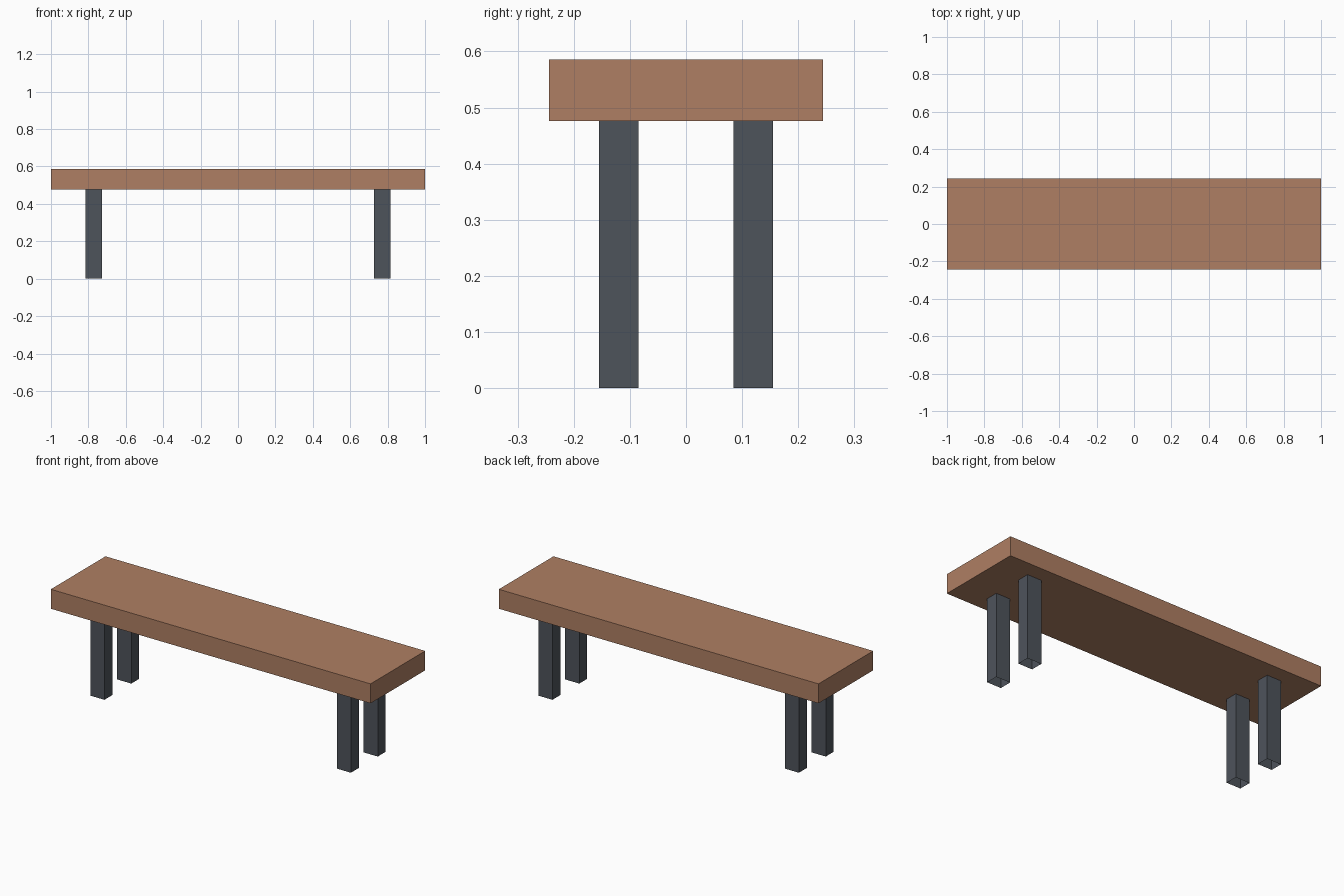
import bpy, bmesh
from mathutils import Vector

if "Cube" in bpy.data.objects:
    bpy.data.objects.remove(bpy.data.objects["Cube"])


def material(name, rgb):
    m = bpy.data.materials.new(name)
    m.diffuse_color = (*rgb, 1.0)
    m.use_nodes = True
    m.node_tree.nodes["Principled BSDF"].inputs["Base Color"].default_value = m.diffuse_color
    return m


wood = material("brown wood", (0.427, 0.212, 0.125))
metal = material("dark grey metal", (0.076, 0.087, 0.105))


def box(name, lo, hi, mat, open_ends=False):
    """Box between two corners, optionally without its top and bottom."""
    lo, hi = Vector(lo), Vector(hi)
    bm = bmesh.new()
    bmesh.ops.create_cube(bm, size=1.0)
    bmesh.ops.scale(bm, vec=hi - lo, verts=bm.verts)
    bmesh.ops.translate(bm, vec=(lo + hi) / 2, verts=bm.verts)
    if open_ends:
        bm.normal_update()
        caps = [f for f in bm.faces if abs(f.normal.z) > 0.9]
        bmesh.ops.delete(bm, geom=caps, context='FACES_ONLY')
    mesh = bpy.data.meshes.new(name)
    bm.to_mesh(mesh)
    bm.free()
    mesh.materials.append(mat)
    obj = bpy.data.objects.new(name, mesh)
    bpy.context.collection.objects.link(obj)
    return obj


SEAT_BOTTOM, SEAT_TOP = 0.476, 0.586

# Thick plank seat
box("seat", (-1, -0.244, SEAT_BOTTOM), (1, 0.244, SEAT_TOP), wood)

# Four hollow legs, open at the foot
LEG_X, LEG_Y = 0.771, 0.12
HALF_X, HALF_Y = 0.044, 0.035
for x_name, sx in (("left", -1), ("right", 1)):
    for y_name, sy in (("front", -1), ("back", 1)):
        x, y = sx * LEG_X, sy * LEG_Y
        box(f"{y_name}_{x_name}_leg",
            (x - HALF_X, y - HALF_Y, 0),
            (x + HALF_X, y + HALF_Y, SEAT_BOTTOM), metal, open_ends=True)
